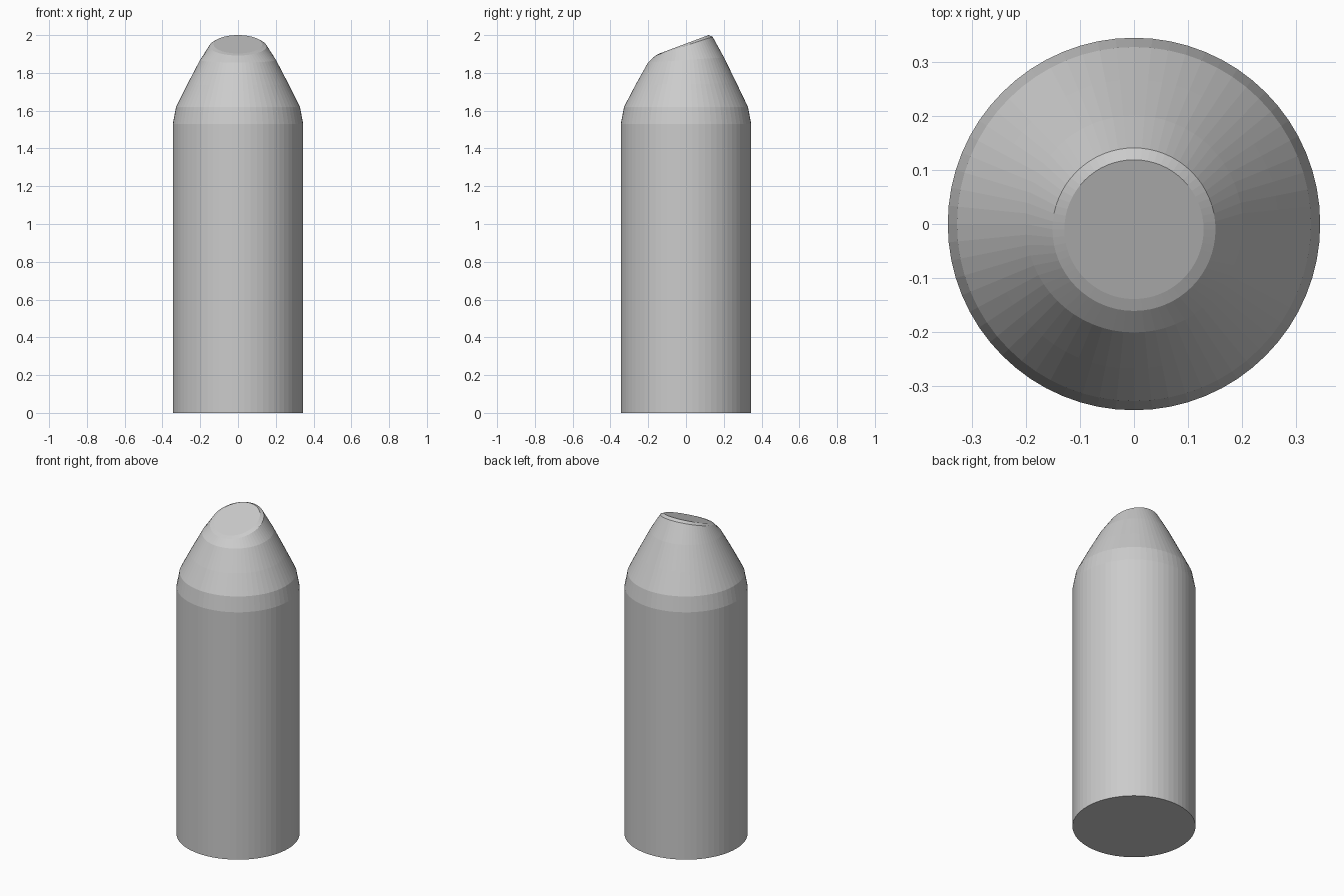
import bpy, bmesh, math

if "Cube" in bpy.data.objects:
    bpy.data.objects.remove(bpy.data.objects["Cube"])

SIDES = 64

# Rings from bottom to tip: radius, centre y, z at front (-y), z at back (+y)
RINGS = [
    (0.345, 0.0, 0.0, 0.0),
    (0.345, 0.0, 1.53, 1.53),
    (0.328, 0.0, 1.62, 1.62),
    (0.268, 0.0, 1.735, 1.745),
    (0.201, 0.0, 1.855, 1.882),
    (0.151, -0.01, 1.892, 1.991),
    (0.129, -0.01, 1.903, 2.0),
]


def add_ring(bm, radius, cy, z_front, z_back):
    verts = []
    for i in range(SIDES):
        a = 2 * math.pi * i / SIDES
        t = (math.sin(a) + 1) / 2
        z = z_front + (z_back - z_front) * t
        verts.append(bm.verts.new((radius * math.cos(a), cy + radius * math.sin(a), z)))
    return verts


# Round body with tapered shoulder and slanted, bevelled tip
bm = bmesh.new()
loops = [add_ring(bm, *r) for r in RINGS]
for lower, upper in zip(loops, loops[1:]):
    for i in range(SIDES):
        j = (i + 1) % SIDES
        bm.faces.new((lower[i], lower[j], upper[j], upper[i]))

# Base and slanted tip faces
bm.faces.new(loops[0][::-1])
bm.faces.new(loops[-1])
bmesh.ops.recalc_face_normals(bm, faces=bm.faces)

mesh = bpy.data.meshes.new("slanted_tip_body")
bm.to_mesh(mesh)
bm.free()
body = bpy.data.objects.new("slanted_tip_body", mesh)
bpy.context.collection.objects.link(body)
